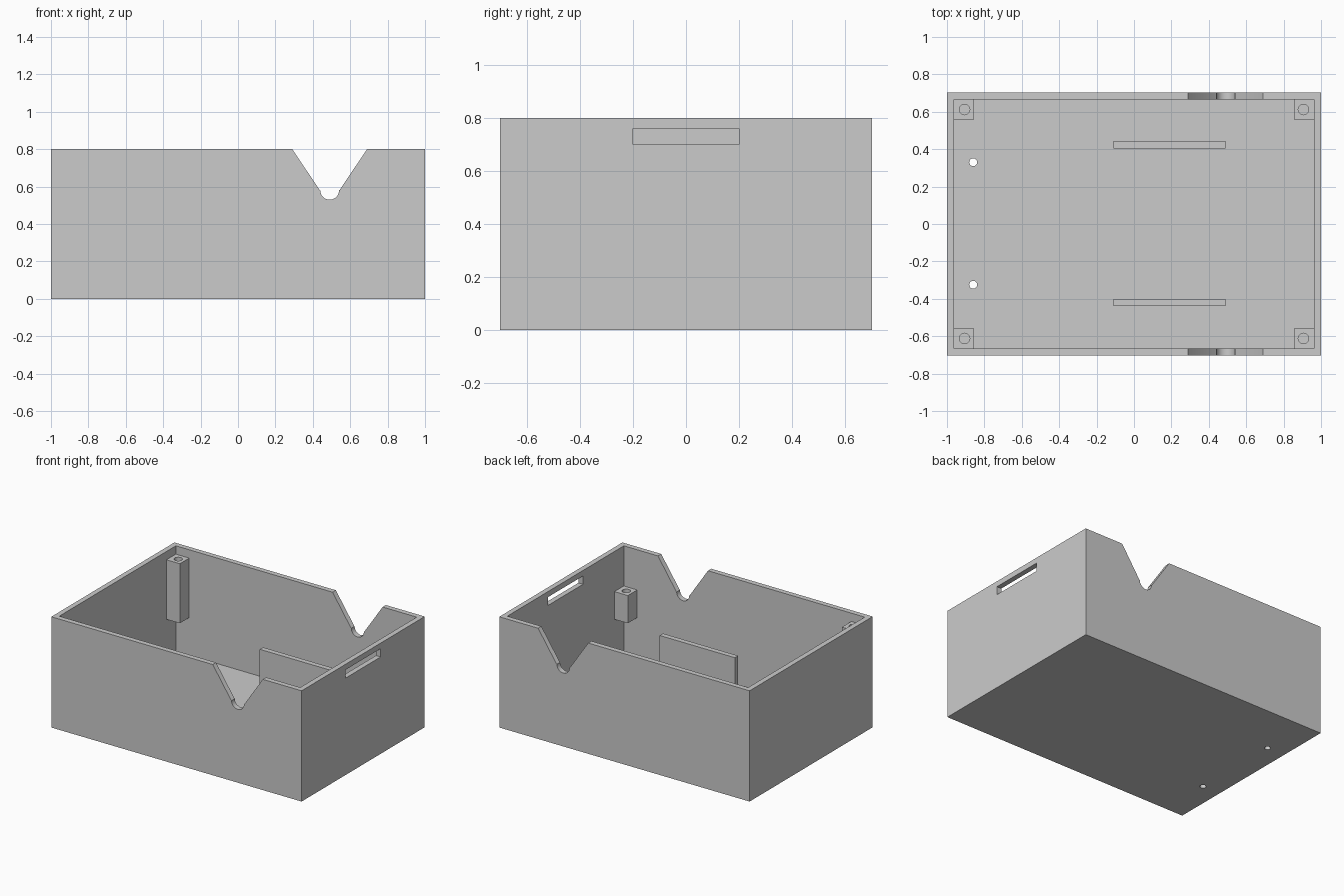
import bpy, bmesh, math
from mathutils import Matrix

default = bpy.data.objects.get("Cube")
if default:
    bpy.data.objects.remove(default, do_unlink=True)

# Overall sizes
HX, HY, TOP = 1.0, 0.7025, 0.8
WALL = 0.0375
IX, IY = HX - WALL, HY - WALL
POST = 0.107
POST_BASE = 0.31

grey = bpy.data.materials.new("plain_grey")
grey.use_nodes = True
colour = (0.6, 0.6, 0.6, 1)
grey.diffuse_color = colour
grey.node_tree.nodes["Principled BSDF"].inputs["Base Color"].default_value = colour


def finish(name, bm):
    bmesh.ops.recalc_face_normals(bm, faces=bm.faces)
    mesh = bpy.data.meshes.new(name)
    bm.to_mesh(mesh)
    bm.free()
    mesh.materials.append(grey)
    obj = bpy.data.objects.new(name, mesh)
    bpy.context.collection.objects.link(obj)
    return obj


def box(name, low, high):
    bm = bmesh.new()
    size = [b - a for a, b in zip(low, high)]
    mid = [(a + b) / 2 for a, b in zip(low, high)]
    bmesh.ops.create_cube(bm, size=1, matrix=Matrix.Translation(mid) @ Matrix.Diagonal((*size, 1)))
    return finish(name, bm)


def cylinder(name, x, y, low, high, radius):
    bm = bmesh.new()
    bmesh.ops.create_cone(bm, cap_ends=True, segments=32, radius1=radius, radius2=radius,
                          depth=high - low, matrix=Matrix.Translation((x, y, (low + high) / 2)))
    return finish(name, bm)


def notch_cutter():
    # V opening that ends in a round cable seat, running through front and back
    cx, cz, r = 0.49, 0.58, 0.05
    slope = 0.2 / 0.297
    points = [(cx + 0.2 + 0.1 * slope, TOP + 0.1), (cx - 0.2 - 0.1 * slope, TOP + 0.1),
              (cx - 0.054, cz + 0.003)]
    for i in range(25):
        a = math.pi + math.pi * i / 24
        points.append((cx + r * math.cos(a), cz + r * math.sin(a)))
    points.append((cx + 0.054, cz + 0.003))
    bm = bmesh.new()
    face = bm.faces.new([bm.verts.new((x, -1, z)) for x, z in points])
    moved = bmesh.ops.extrude_face_region(bm, geom=[face])["geom"]
    bmesh.ops.translate(bm, vec=(0, 2, 0), verts=[v for v in moved if isinstance(v, bmesh.types.BMVert)])
    return finish("notch_cutter", bm)


def cut(obj, *cutters):
    bpy.context.view_layer.objects.active = obj
    for cutter in cutters:
        mod = obj.modifiers.new("cut", "BOOLEAN")
        mod.operation = "DIFFERENCE"
        mod.solver = "EXACT"
        mod.object = cutter
        bpy.ops.object.modifier_apply(modifier=mod.name)
        bpy.data.objects.remove(cutter, do_unlink=True)
    bpy.ops.object.select_all(action="DESELECT")
    obj.select_set(True)
    bpy.ops.object.shade_smooth_by_angle(angle=math.radians(30))


# Open tray with cable notches, a side slot and two floor holes
tray = box("tray", (-HX, -HY, 0), (HX, HY, TOP))
cut(tray,
    box("cavity_cutter", (-IX, -IY, WALL), (IX, IY, TOP + 0.2)),
    notch_cutter(),
    box("slot_cutter", (0.9, -0.2, 0.7), (1.1, 0.2, 0.76)),
    *[cylinder("hole_cutter", -0.86, y, -0.1, 0.1, 0.021) for y in (-0.325, 0.33)])

# Corner screw posts: tall on the right-hand end of the plan, short beneath the slot
for sx, end, top in ((-1, "plain_end", 0.74), (1, "slot_end", 0.51)):
    for sy, side in ((-1, "front"), (1, "back")):
        xs = sorted((sx * IX, sx * (IX - POST)))
        ys = sorted((sy * IY, sy * (IY - POST)))
        post = box(f"{side}_{end}_post", (xs[0], ys[0], POST_BASE), (xs[1], ys[1], top))
        cut(post, cylinder("screw_cutter", sx * 0.906, sy * 0.612, top - 0.13, top + 0.1, 0.028))

# Upright ribs on the floor
for name, low, high in (("front_rib", -0.4375, -0.4), ("back_rib", 0.405, 0.4425)):
    box(name, (-0.11, low, WALL), (0.49, high, 0.38))
